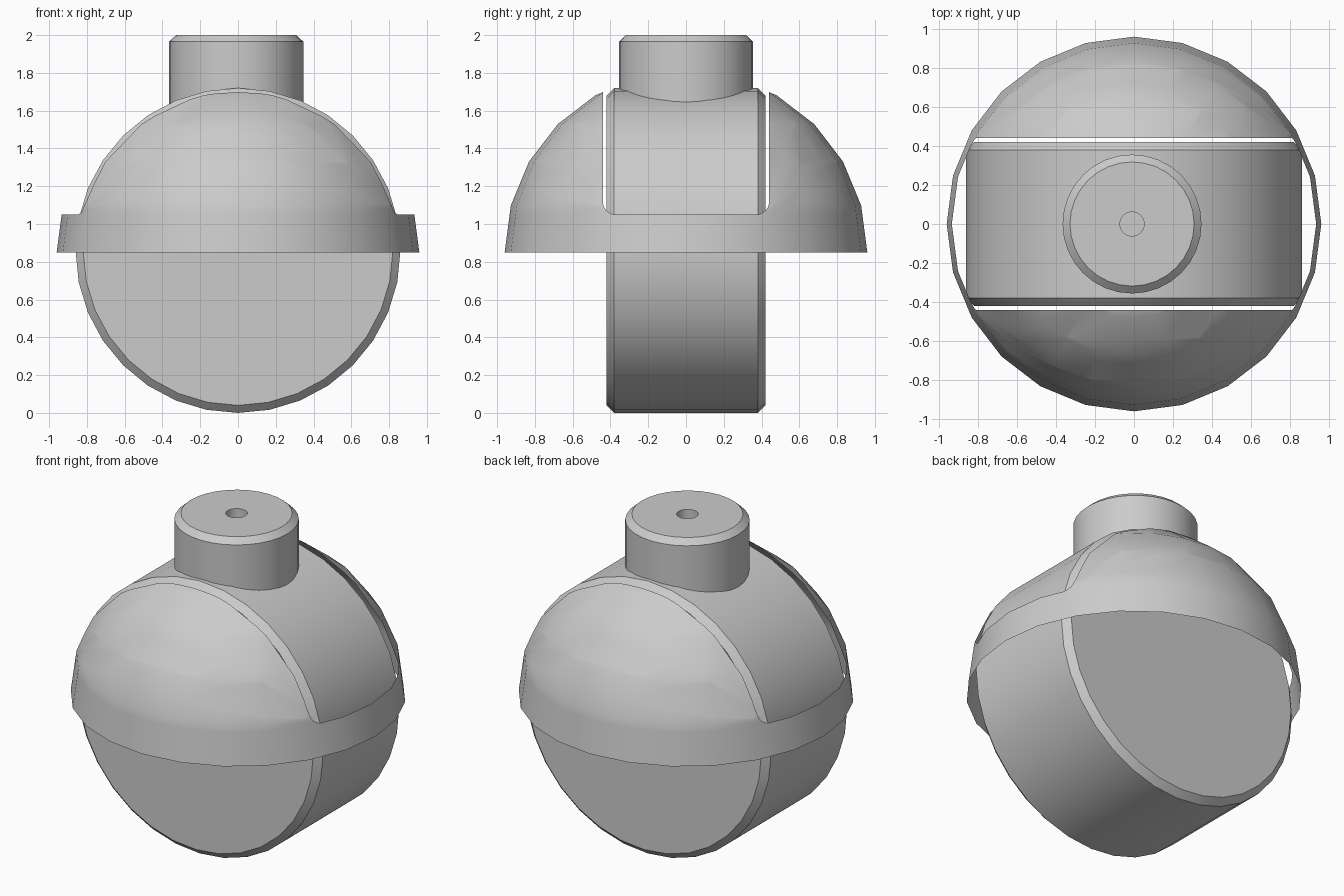
import bpy, bmesh, math
from mathutils import Matrix, Vector

if "Cube" in bpy.data.objects:
    bpy.data.objects.remove(bpy.data.objects["Cube"])


def finish(bm, name):
    me = bpy.data.meshes.new(name)
    bm.to_mesh(me)
    bm.free()
    ob = bpy.data.objects.new(name, me)
    bpy.context.collection.objects.link(ob)
    bpy.ops.object.select_all(action='DESELECT')
    ob.select_set(True)
    bpy.context.view_layer.objects.active = ob
    bpy.ops.object.shade_smooth_by_angle(angle=math.radians(30))
    return ob


def lathe(name, profile, sides, matrix):
    """Revolve (radius, height) points about z, capping both ends."""
    bm = bmesh.new()
    rings = [[bm.verts.new((r * math.cos(2 * math.pi * i / sides),
                            r * math.sin(2 * math.pi * i / sides), h))
              for i in range(sides)] for r, h in profile]
    for a, b in zip(rings, rings[1:]):
        for i in range(sides):
            j = (i + 1) % sides
            bm.faces.new((a[i], a[j], b[j], b[i]))
    bm.faces.new(rings[0][::-1])
    bm.faces.new(rings[-1])
    bmesh.ops.recalc_face_normals(bm, faces=bm.faces)
    bm.transform(matrix)
    return finish(bm, name)


# Wheel lying on the y axis, with chamfered rims
lathe("wheel", [(0.82, -0.42), (0.86, -0.38), (0.86, 0.38), (0.82, 0.42)], 32,
      Matrix.Translation((0, 0, 0.86)) @ Matrix.Rotation(math.pi / 2, 4, 'X'))

# Stem with chamfered top and a small centre hole
lathe("stem", [(0.356, 1.6), (0.356, 1.965), (0.318, 2.0), (0.062, 2.0), (0.062, 1.8)],
      32, Matrix.Translation((-0.01, 0, 0)))

# Hood: thin half sphere
bm = bmesh.new()
bmesh.ops.create_uvsphere(bm, u_segments=24, v_segments=12, radius=0.96)
bmesh.ops.delete(bm, geom=[v for v in bm.verts if v.co.z < -0.01], context='VERTS')
bm.transform(Matrix.Translation((0, 0, 0.85)))

# Planes bounding the wheel slot: floor, walls and rounded lower corners
half, floor, rad, steps = 0.44, 1.05, 0.07, 5
planes = [(Vector((0, 0, floor)), Vector((0, 0, -1)))]
for s in (-1, 1):
    for k in range(1, steps + 1):
        a = math.pi / 2 * k / steps
        n = Vector((0, s * math.sin(a), -math.cos(a)))
        planes.append((Vector((0, s * (half - rad), floor + rad)) + n * rad, n))

# Clip the faces inside the slot plane by plane, then remove them
inside = list(bm.faces)
for i, (co, no) in enumerate(planes):
    edges = list({e for f in inside for e in f.edges})
    verts = list({v for f in inside for v in f.verts})
    bmesh.ops.bisect_plane(bm, geom=verts + edges + inside, dist=1e-5,
                           plane_co=co, plane_no=no)
    inside = [f for f in bm.faces
              if all((f.calc_center_median() - c).dot(n) < 0 for c, n in planes[:i + 1])]
bmesh.ops.delete(bm, geom=inside, context='FACES')
finish(bm, "hood")
